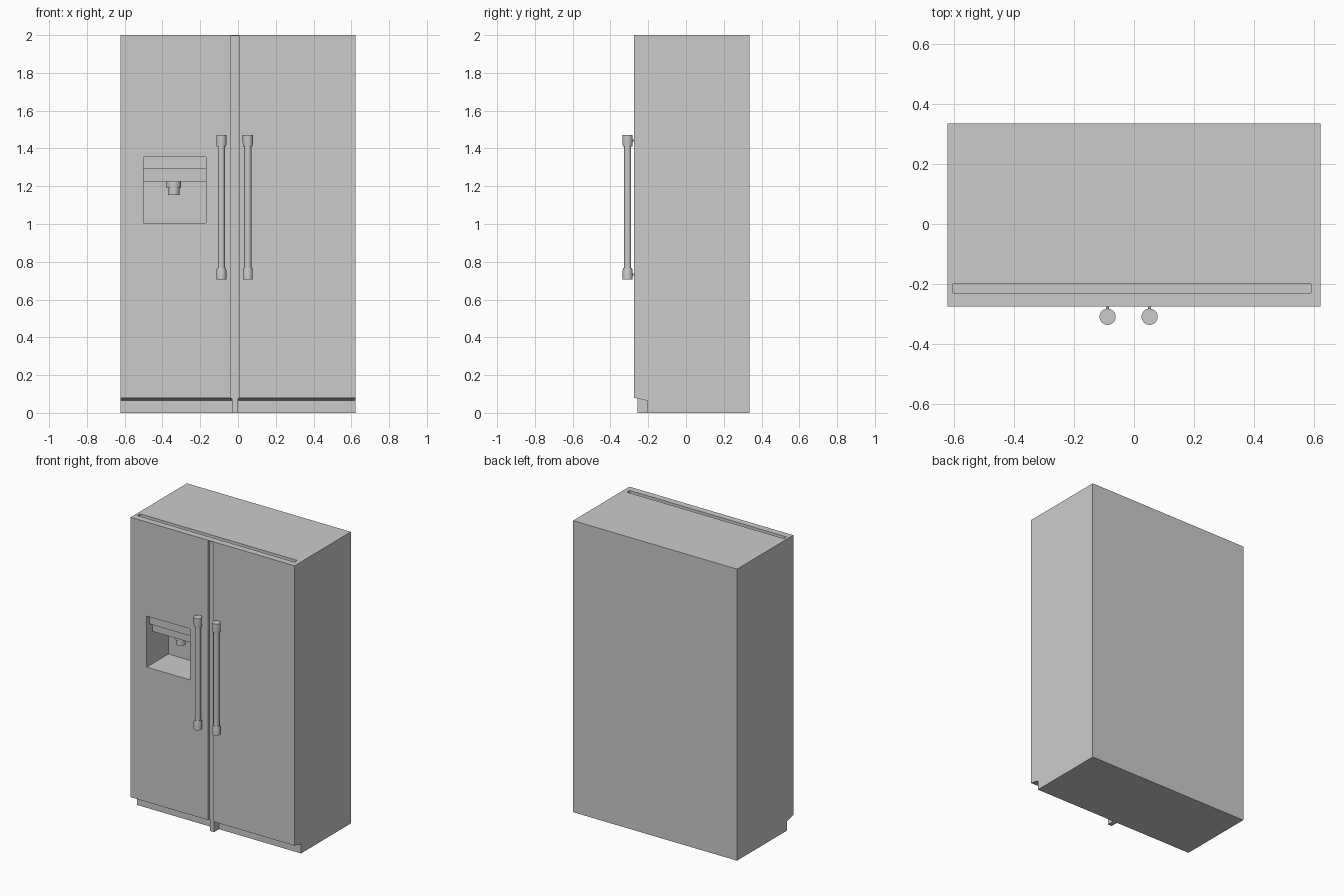
import bpy, bmesh, math
from mathutils import Matrix

if "Cube" in bpy.data.objects:
    bpy.data.objects.remove(bpy.data.objects["Cube"])


def make_object(name, bm):
    bmesh.ops.recalc_face_normals(bm, faces=bm.faces)
    mesh = bpy.data.meshes.new(name)
    bm.to_mesh(mesh)
    bm.free()
    obj = bpy.data.objects.new(name, mesh)
    bpy.context.collection.objects.link(obj)
    return obj


def extrude_x(name, profile, x0, x1):
    """Solid from a (y, z) profile swept along x."""
    bm = bmesh.new()
    face = bm.faces.new([bm.verts.new((x0, y, z)) for y, z in profile])
    new = bmesh.ops.extrude_face_region(bm, geom=[face])["geom"]
    bmesh.ops.translate(bm, vec=(x1 - x0, 0, 0),
                        verts=[v for v in new if isinstance(v, bmesh.types.BMVert)])
    return make_object(name, bm)


def box(name, x0, x1, y0, y1, z0, z1):
    return extrude_x(name, [(y0, z0), (y1, z0), (y1, z1), (y0, z1)], x0, x1)


def activate(obj):
    bpy.ops.object.select_all(action='DESELECT')
    obj.select_set(True)
    bpy.context.view_layer.objects.active = obj


def cut(obj, cutter):
    mod = obj.modifiers.new("cut", 'BOOLEAN')
    mod.operation, mod.solver, mod.object = 'DIFFERENCE', 'EXACT', cutter
    activate(obj)
    bpy.ops.object.modifier_apply(modifier=mod.name)
    bpy.data.objects.remove(cutter, do_unlink=True)


def lathe(name, profile, x, y, segments=32):
    """Smooth turned part from an (r, z) profile around a vertical axis."""
    bm = bmesh.new()
    rings = []
    for r, z in profile:
        rings.append([bm.verts.new((x + r * math.cos(a), y + r * math.sin(a), z))
                      for a in (2 * math.pi * i / segments for i in range(segments))])
    for a, b in zip(rings, rings[1:]):
        for i in range(segments):
            j = (i + 1) % segments
            bm.faces.new((a[i], a[j], b[j], b[i]))
    bm.faces.new(rings[0])
    bm.faces.new(rings[-1])
    obj = make_object(name, bm)
    activate(obj)
    bpy.ops.object.shade_smooth_by_angle(angle=math.radians(35))
    return obj


FRONT, BACK, HALF = -0.275, 0.335, 0.622

# Cabinet with doors and a recessed toe kick
cabinet = extrude_x("cabinet", [(BACK, 0), (BACK, 2), (FRONT, 2), (FRONT, 0.08),
                                (-0.205, 0.065), (-0.205, 0)], -HALF, HALF)

# Gap between the doors
cut(cabinet, box("door_gap_cutter", -0.036, 0.004, -0.4, -0.258, -0.1, 1.995))

# Vent slot in the top
cut(cabinet, box("vent_cutter", -0.603, 0.59, -0.23, -0.2, 1.98, 2.1))

# Dispenser alcove with two stepped control panels above it
cut(cabinet, extrude_x("alcove_cutter", [
    (-0.4, 1.005), (-0.04, 1.005), (-0.04, 1.225), (-0.21, 1.225), (-0.21, 1.29),
    (-0.245, 1.29), (-0.245, 1.355), (-0.4, 1.355)], -0.5, -0.17))

# Foot of the centre divider
box("divider_foot", -0.032, -0.001, -0.258, -0.2, 0, 0.08)

# Dispenser nozzle
lathe("dispenser_nozzle", [(0.031, 1.153), (0.031, 1.19), (0.038, 1.19), (0.038, 1.23)],
      -0.34, -0.135)

# Door handles: bar with end caps and two thin mounting posts each
for side, x in (("left", -0.088), ("right", 0.052)):
    lathe(side + "_handle", [
        (0.026, 0.706), (0.026, 0.755), (0.023, 0.768), (0.019, 0.768),
        (0.019, 1.411), (0.025, 1.411), (0.027, 1.43), (0.027, 1.472)], x, -0.309)
    for level, z in (("lower", 0.732), ("upper", 1.443)):
        bm = bmesh.new()
        bmesh.ops.create_cone(bm, cap_ends=True, segments=16, radius1=0.005,
                              radius2=0.005, depth=0.04,
                              matrix=Matrix.Translation((x, -0.285, z))
                              @ Matrix.Rotation(math.pi / 2, 4, 'X'))
        post = make_object(f"{side}_handle_{level}_post", bm)
        activate(post)
        bpy.ops.object.shade_smooth_by_angle(angle=math.radians(35))
